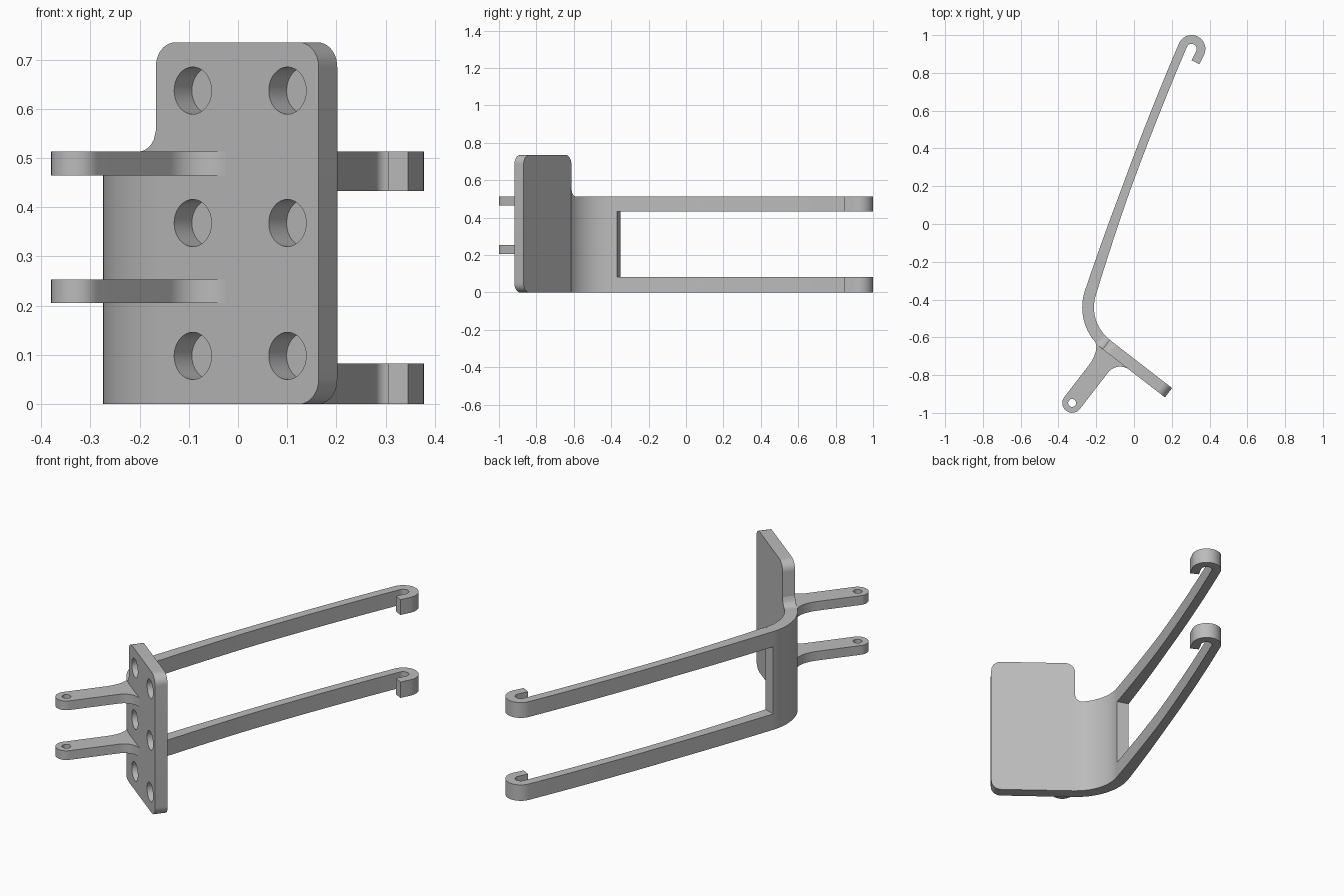
import bpy, bmesh
from math import cos, sin, radians, sqrt, pi
from mathutils import Vector, Matrix

if "Cube" in bpy.data.objects:
    bpy.data.objects.remove(bpy.data.objects["Cube"])

grey = bpy.data.materials.new("plain_grey")
grey.use_nodes = True
COLOUR = (0.5, 0.5, 0.5, 1)
grey.diffuse_color = COLOUR
grey.node_tree.nodes["Principled BSDF"].inputs["Base Color"].default_value = COLOUR

# Shared dimensions
ARM_Z = ((0, 0.083), (0.433, 0.513))
TAB_Z = ((0.205, 0.253), (0.465, 0.513))
WALL_TOP, PLATE_TOP, PLATE_LEN, THICK = 0.513, 0.735, 0.418, 0.062
BEND, BEND_R = Vector((0.006, -0.441)), 0.28
HOOK, HOOK_R = Vector((0.305, 0.927)), 0.05
FILLET = 0.05
TILT = radians(37.7)

# Plate frame: x runs along the plate, y goes into its thickness
frame = Matrix.Translation((-0.167, -0.662, 0)) @ Matrix.Rotation(-TILT, 4, "Z")


def polar(centre, r, deg):
    a = radians(deg)
    return Vector(centre) + r * Vector((cos(a), sin(a)))


def arc(centre, r, a0, a1, n=10):
    return [polar(centre, r, a0 + (a1 - a0) * i / n) for i in range(n + 1)]


def finish(name, bm):
    bmesh.ops.recalc_face_normals(bm, faces=bm.faces)
    mesh = bpy.data.meshes.new(name)
    bm.to_mesh(mesh)
    bm.free()
    mesh.materials.append(grey)
    ob = bpy.data.objects.new(name, mesh)
    bpy.context.collection.objects.link(ob)
    return ob


def activate(ob):
    bpy.ops.object.select_all(action="DESELECT")
    ob.select_set(True)
    bpy.context.view_layer.objects.active = ob


def smooth(ob):
    activate(ob)
    bpy.ops.object.shade_smooth_by_angle(angle=radians(30))


def extrude(name, points, depth, matrix):
    """Solid from a closed 3D outline pushed along a depth vector."""
    bm = bmesh.new()
    face = bm.faces.new([bm.verts.new(p) for p in points])
    new = bmesh.ops.extrude_face_region(bm, geom=[face])["geom"]
    verts = [v for v in new if isinstance(v, bmesh.types.BMVert)]
    bmesh.ops.translate(bm, verts=verts, vec=depth)
    bm.transform(matrix)
    return finish(name, bm)


def ribbon(name, stations):
    """Solid strip through (outer, inner, bottom, top) stations."""
    bm = bmesh.new()
    rings = []
    for a, b, z0, z1 in stations:
        rings.append([bm.verts.new((p.x, p.y, z))
                      for p, z in ((a, z0), (b, z0), (b, z1), (a, z1))])
    for r, s in zip(rings, rings[1:]):
        for i in range(4):
            j = (i + 1) % 4
            bm.faces.new((r[i], r[j], s[j], s[i]))
    bm.faces.new(rings[0])
    bm.faces.new(rings[-1])
    ob = finish(name, bm)
    smooth(ob)
    return ob


def drill(ob, matrices, radius, depth):
    """Cut round holes, one cylinder for each matrix."""
    bm = bmesh.new()
    for m in matrices:
        bmesh.ops.create_cone(bm, cap_ends=True, segments=32, radius1=radius,
                              radius2=radius, depth=depth, matrix=m)
    cutter = finish("hole_cutter", bm)
    cutter.hide_render = True
    mod = ob.modifiers.new("holes", "BOOLEAN")
    mod.operation, mod.solver, mod.object = "DIFFERENCE", "EXACT", cutter
    activate(ob)
    bpy.ops.object.modifier_apply(modifier=mod.name)
    bpy.data.objects.remove(cutter)
    smooth(ob)


# Mounting plate: three rounded corners and six blind holes
r = FILLET
outline = [Vector((0, 0))]
outline += arc((PLATE_LEN - r, r), r, -90, 0)
outline += arc((PLATE_LEN - r, PLATE_TOP - r), r, 0, 90)
outline += arc((r, PLATE_TOP - r), r, 90, 180)
plate = extrude("mounting_plate", [(p.x, 0, p.y) for p in outline],
                (0, THICK, 0), frame)
sink = 0.059
holes = [frame @ Matrix.Translation((x, 0, z)) @ Matrix.Rotation(pi / 2, 4, "X")
         for x in (0.095, 0.338) for z in (0.098, 0.368, 0.637)]
drill(plate, holes, 0.048, 2 * sink)

# Curved wall, its top edge sweeping up into the plate side
stations = []
first, last, steps = 270 - 37.7, 161, 44
for i in range(steps + 1):
    deg = first + (last - first) * i / steps
    s = min(BEND_R * radians(first - deg), FILLET)
    top = WALL_TOP + FILLET - sqrt(FILLET ** 2 - (FILLET - s) ** 2)
    stations.append((polar(BEND, BEND_R, deg),
                     polar(BEND, BEND_R - THICK, deg), 0, top))
ribbon("curved_wall", stations)

# Hooked arms: slightly bowed bar, round hook, short straight tip
start = polar(BEND, BEND_R - THICK / 2, last)
end = polar(HOOK, HOOK_R, 157)
chord = end - start
bow = Vector((-chord.y, chord.x)).normalized() * 0.016
path, widths = [], []
for i in range(24):
    t = i / 24
    path.append(start + chord * t + bow * 4 * t * (1 - t))
    widths.append(THICK - 0.016 * min(1, 2.5 * t))
path += arc(HOOK, HOOK_R, 157, -27, 24)
path.append(path[-1] + 0.054 * Vector((cos(radians(243)), sin(radians(243)))))
widths += [0.046] * (len(path) - len(widths))

for label, (z0, z1) in zip(("lower", "upper"), ARM_Z):
    stations = []
    for i, p in enumerate(path):
        d = path[min(i + 1, len(path) - 1)] - path[max(i - 1, 0)]
        if i == len(path) - 2:
            d = path[-1] - p
        side = Vector((-d.y, d.x)).normalized() * widths[i] / 2
        stations.append((p + side, p - side, z0, z1))
    ribbon(label + "_hooked_arm", stations)

# Pivot tabs: rounded end, pin hole and flared root
HALF, FOOT, REACH, FLARE = 0.052, 0.0475, 0.324, 0.08
tab = arc((0, -REACH), HALF, 180, 360, 20)
tab += arc((HALF + FLARE, -FLARE), FLARE, 180, 90, 12)
tab += [Vector((HALF + FLARE, 0.01)), Vector((-0.09, 0.02))]
for i in range(13):
    a = radians(90 * i / 12)
    tab.append(Vector((-0.116 + 0.064 * sin(a), 0.01 - 0.122 * (1 - cos(a)))))
for label, (z0, z1) in zip(("lower", "upper"), TAB_Z):
    ob = extrude(label + "_pivot_tab", [(p.x + FOOT, p.y, z0) for p in tab],
                 (0, 0, z1 - z0), frame)
    pin = frame @ Matrix.Translation((FOOT, -REACH, (z0 + z1) / 2))
    drill(ob, [pin], 0.021, 0.2)
